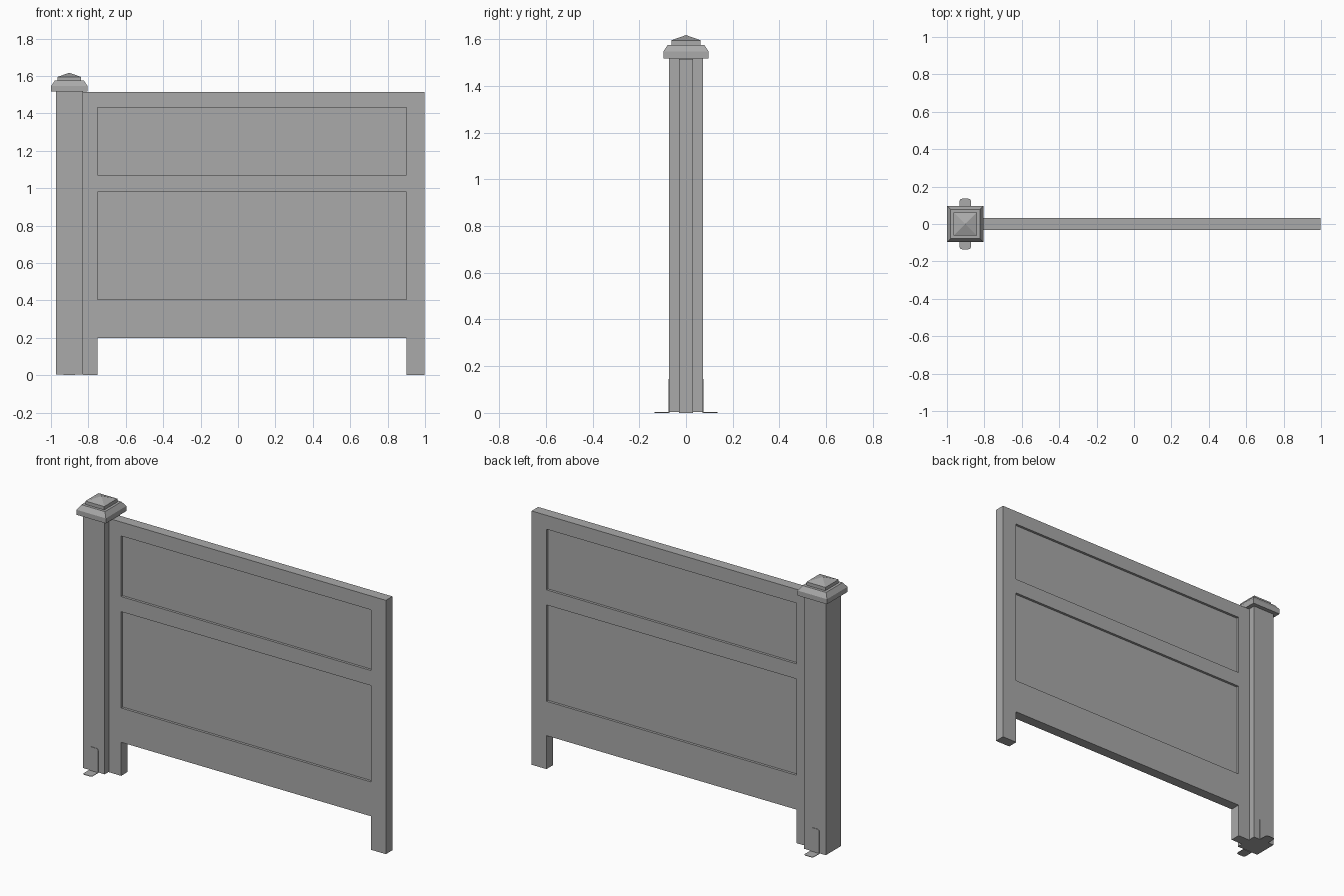
import bpy, bmesh, math

if "Cube" in bpy.data.objects:
    bpy.data.objects.remove(bpy.data.objects["Cube"])

grey = bpy.data.materials.new("light grey")
grey.diffuse_color = (0.40, 0.40, 0.40, 1)
grey.use_nodes = True
grey.node_tree.nodes["Principled BSDF"].inputs["Base Color"].default_value = grey.diffuse_color
PX = -0.902          # post centre in x


def finish(name, bm):
    bmesh.ops.recalc_face_normals(bm, faces=bm.faces)
    me = bpy.data.meshes.new(name)
    bm.to_mesh(me)
    bm.free()
    me.materials.append(grey)
    ob = bpy.data.objects.new(name, me)
    bpy.context.collection.objects.link(ob)
    return ob


def prism(name, pts, axis_offset, to3d):
    """Extrude a 2D outline along axis_offset."""
    bm = bmesh.new()
    f = bm.faces.new([bm.verts.new(to3d(p)) for p in pts])
    r = bmesh.ops.extrude_face_region(bm, geom=[f])
    vs = [v for v in r["geom"] if isinstance(v, bmesh.types.BMVert)]
    bmesh.ops.translate(bm, verts=vs, vec=axis_offset)
    return finish(name, bm)


def box(name, x0, x1, y0, y1, z0, z1):
    pts = [(x0, z0), (x1, z0), (x1, z1), (x0, z1)]
    return prism(name, pts, (0, y1 - y0, 0), lambda p: (p[0], y0, p[1]))


# Gate leaf with two short legs
outline = [(-0.83, 0), (-0.75, 0), (-0.75, 0.2), (0.9, 0.2),
           (0.9, 0), (0.998, 0), (0.998, 1.515), (-0.83, 1.515)]
leaf = prism("gate_panel", outline, (0, 0.062, 0), lambda p: (p[0], -0.031, p[1]))

# Recessed fields on both faces
for label, z0, z1 in (("lower", 0.405, 0.98), ("upper", 1.07, 1.432)):
    for side, y0, y1 in (("front", -0.1, -0.016), ("back", 0.016, 0.1)):
        cut = box(f"{label}_{side}_cutter", -0.75, 0.9, y0, y1, z0, z1)
        cut.hide_render = True
        cut.hide_set(True)
        mod = leaf.modifiers.new(cut.name, "BOOLEAN")
        mod.operation = "DIFFERENCE"
        mod.object = cut
        mod.solver = "EXACT"

# Square post
box("post", PX - 0.072, PX + 0.072, -0.072, 0.072, 0.003, 1.52)

# Stepped cap ending in a low pyramid: (half width, height) rings
bm = bmesh.new()
rings = []
for h, z in ((0.097, 1.517), (0.097, 1.547), (0.078, 1.575),
             (0.062, 1.575), (0.062, 1.595)):
    rings.append([bm.verts.new((PX + sx * h, sy * h, z))
                  for sx, sy in ((-1, -1), (1, -1), (1, 1), (-1, 1))])
for a, b in zip(rings, rings[1:]):
    for i in range(4):
        j = (i + 1) % 4
        bm.faces.new((a[i], a[j], b[j], b[i]))
bm.faces.new(rings[0])
apex = bm.verts.new((PX, 0, 1.617))
for i in range(4):
    bm.faces.new((rings[-1][i], rings[-1][(i + 1) % 4], apex))
finish("post_cap", bm)


# Anchor brackets: rounded foot plate and upright tab, front and back
def rounded_tab(w, length, r=0.012):
    """Outline from 0 to length with its two far corners rounded."""
    pts = [(-w, 0), (w, 0)]
    for cx, start in ((w - r, 0), (-w + r, 90)):
        for k in range(4):
            a = math.radians(start + 30 * k)
            pts.append((cx + r * math.cos(a), length - r + r * math.sin(a)))
    return pts


for side, s in (("front", -1), ("back", 1)):
    prism(f"{side}_bracket_foot", rounded_tab(0.03, 0.065), (0, 0, 0.003),
          lambda p: (PX + p[0], s * (0.07 + p[1]), 0))
    prism(f"{side}_bracket_upright", rounded_tab(0.03, 0.145), (0, s * 0.004, 0),
          lambda p: (PX + p[0], s * 0.071, p[1]))
